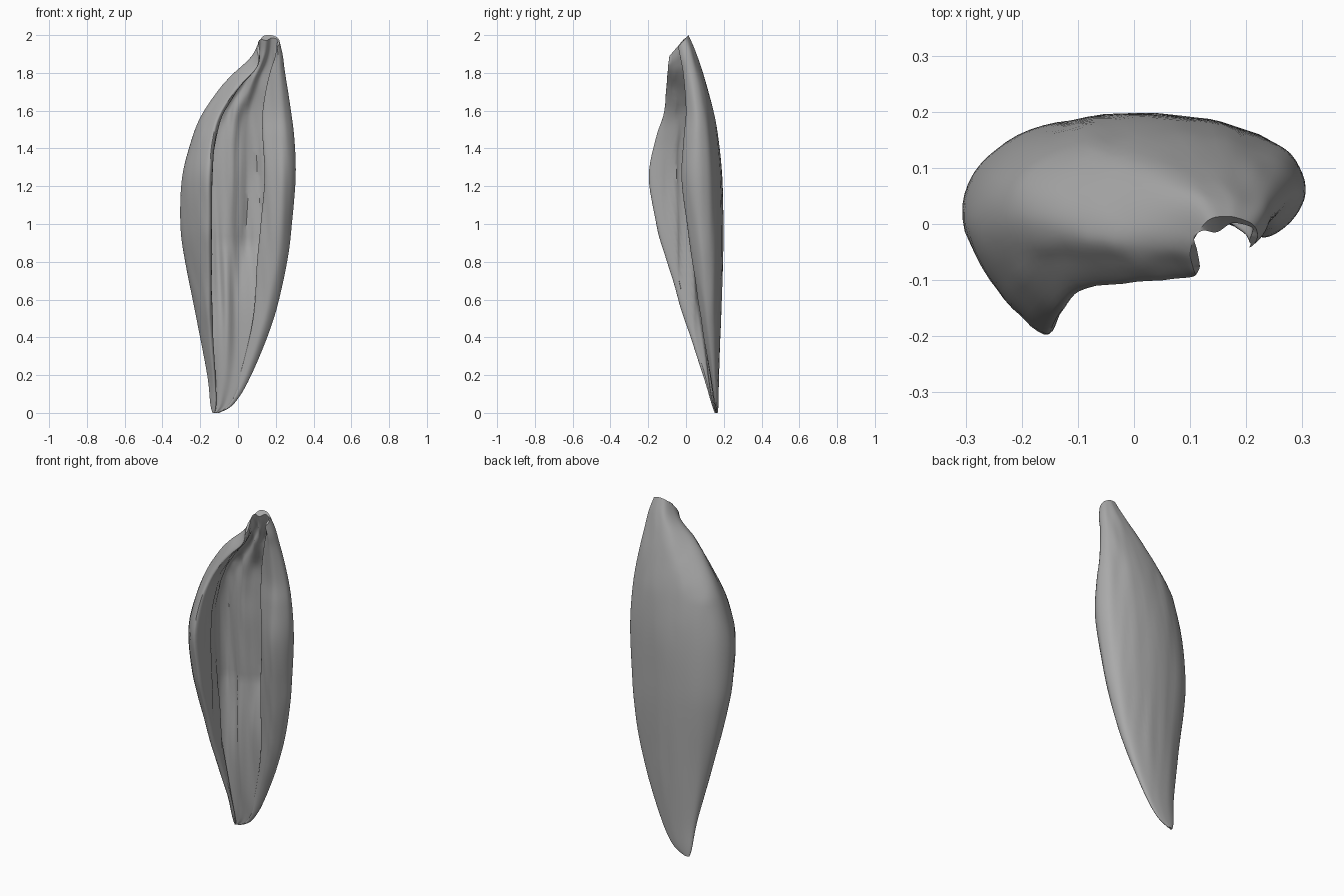
import bpy
import bmesh
from mathutils import Vector, noise

cube = bpy.data.objects.get("Cube")
if cube:
    bpy.data.objects.remove(cube, do_unlink=True)

# Profile rows: height, left x, right x, back y, front y, left rim x, right rim x
ROWS = [
    (0, -.135, -.1, .168, .152, -.125, -.11),
    (.05, -.147, -.02, .172, .135, -.12, -.05),
    (.2, -.163, .07, .175, .09, -.13, .01),
    (.5, -.22, .19, .186, -.01, -.155, .08),
    (.8, -.28, .26, .196, -.1, -.16, .1),
    (1.0, -.305, .285, .198, -.155, -.16, .12),
    (1.25, -.295, .305, .192, -.197, -.16, .14),
    (1.45, -.245, .298, .172, -.16, -.14, .13),
    (1.6, -.18, .28, .145, -.115, -.09, .13),
    (1.8, -.035, .25, .09, -.1, .05, .165),
    (1.92, .06, .237, .048, -.095, .1, .195),
    (2.0, .1, .22, .013, -.088, .11, .205),
]
ROW_STEPS = 6
RING_STEPS = 6


def mix(a, b, t):
    return a + (b - a) * t


def spline(a, b, c, d, t):
    """Catmull-Rom blend between b and c."""
    return (b * 2 + (c - a) * t + (a * 2 - b * 5 + c * 4 - d) * t ** 2
            + (b * 3 - a - c * 3 + d) * t ** 3) / 2


def smooth_rows():
    rows = [Vector(r) for r in ROWS]
    last = len(rows) - 1
    out = []
    for i in range(last):
        near = [rows[min(max(i + k, 0), last)] for k in (-1, 0, 1, 2)]
        out += [spline(*near, s / ROW_STEPS) for s in range(ROW_STEPS)]
    return out + [rows[-1]]


def section(row):
    """Curled cross-section: outer skin from rim to rim, then the hollow."""
    z, left, right, back, front, rim_l, rim_r = row
    wide = right - left
    depth = back - front

    def y(t):
        return mix(front, back, t)

    # The hollow is shallow at the foot and deep higher up
    fill = mix(.4, .84, min(1, z / .9))
    # The left flank leans forward near the tip
    side = mix(.5, .36, min(1, max(0, (z - 1.5) / .3)))
    outer = [
        (rim_l, y(0)), (mix(rim_l, left, .6), y(side * .4)), (left, y(side)),
        (left + wide * .07, y(side + .27)), (left + wide * .28, y(.95)),
        (left + wide * .58, y(1)), (left + wide * .82, y(.93)),
        (left + wide * .96, y(.82)), (right, y(.65)),
        (right - wide * .05, y(.51)), (right - wide * .12, y(.45)),
        (mix(rim_r, right, .2), y(.5)), (rim_r, y(.57)),
    ]
    inner = [
        (mix(rim_r, right, .3), y(mix(.6, fill, .35))),
        (mix(rim_r, right, .2), y(mix(.6, fill, .8))),
        (mix(rim_l, rim_r, .72), y(fill + .03)),
        (mix(rim_l, rim_r, .42), y(fill - .1)),
        (mix(rim_l, rim_r, .15), y(fill - .04)),
        (mix(rim_l, left, .12), y(fill - .16)),
        (mix(rim_l, rim_r, .04), y(min(.4, fill * .6))),
        (mix(rim_l, rim_r, .08), y(.13)),
    ]
    pts = [Vector(c) for c in outer + inner]
    n = len(pts)
    ring = []
    for i in range(n):
        near = [pts[(i + k) % n] for k in (-1, 0, 1, 2)]
        hollow = len(outer) <= i < n - 1
        for s in range(RING_STEPS):
            p = spline(*near, s / RING_STEPS)
            # Fibrous wrinkles, stretched lengthwise, stronger in the hollow
            strength = (.022 if hollow else .005) * min(1, depth * 4)
            grain = noise.noise(Vector((p.x * 22 + z, p.y * 22, z * 1.6)))
            # The upper lip slopes down towards the front
            slope = max(0, (z - 1.7) / .3) ** 2
            drop = slope * (back - p.y) * 1.1
            shift = grain * strength
            ring.append((p.x + shift * .3, min(p.y + shift, back), z - drop))
    return ring


# Curled husk
bm = bmesh.new()
rings = [[bm.verts.new(c) for c in section(r)] for r in smooth_rows()]
for low, high in zip(rings, rings[1:]):
    for i in range(len(low)):
        j = (i + 1) % len(low)
        bm.faces.new((low[i], low[j], high[j], high[i]))
bm.faces.new(rings[0])
bm.faces.new(rings[-1])
bmesh.ops.triangulate(bm, faces=[f for f in bm.faces if len(f.verts) > 4])
bmesh.ops.recalc_face_normals(bm, faces=bm.faces)
mesh = bpy.data.meshes.new("husk")
bm.to_mesh(mesh)
bm.free()
husk = bpy.data.objects.new("husk", mesh)
bpy.context.collection.objects.link(husk)

# Plain grey
grey = bpy.data.materials.new("plain grey")
grey.use_nodes = True
colour = (.4, .4, .4, 1)
grey.diffuse_color = colour
grey.node_tree.nodes["Principled BSDF"].inputs["Base Color"].default_value = colour
mesh.materials.append(grey)

bpy.ops.object.select_all(action="DESELECT")
husk.select_set(True)
bpy.context.view_layer.objects.active = husk
bpy.ops.object.shade_smooth_by_angle(angle=.7)
